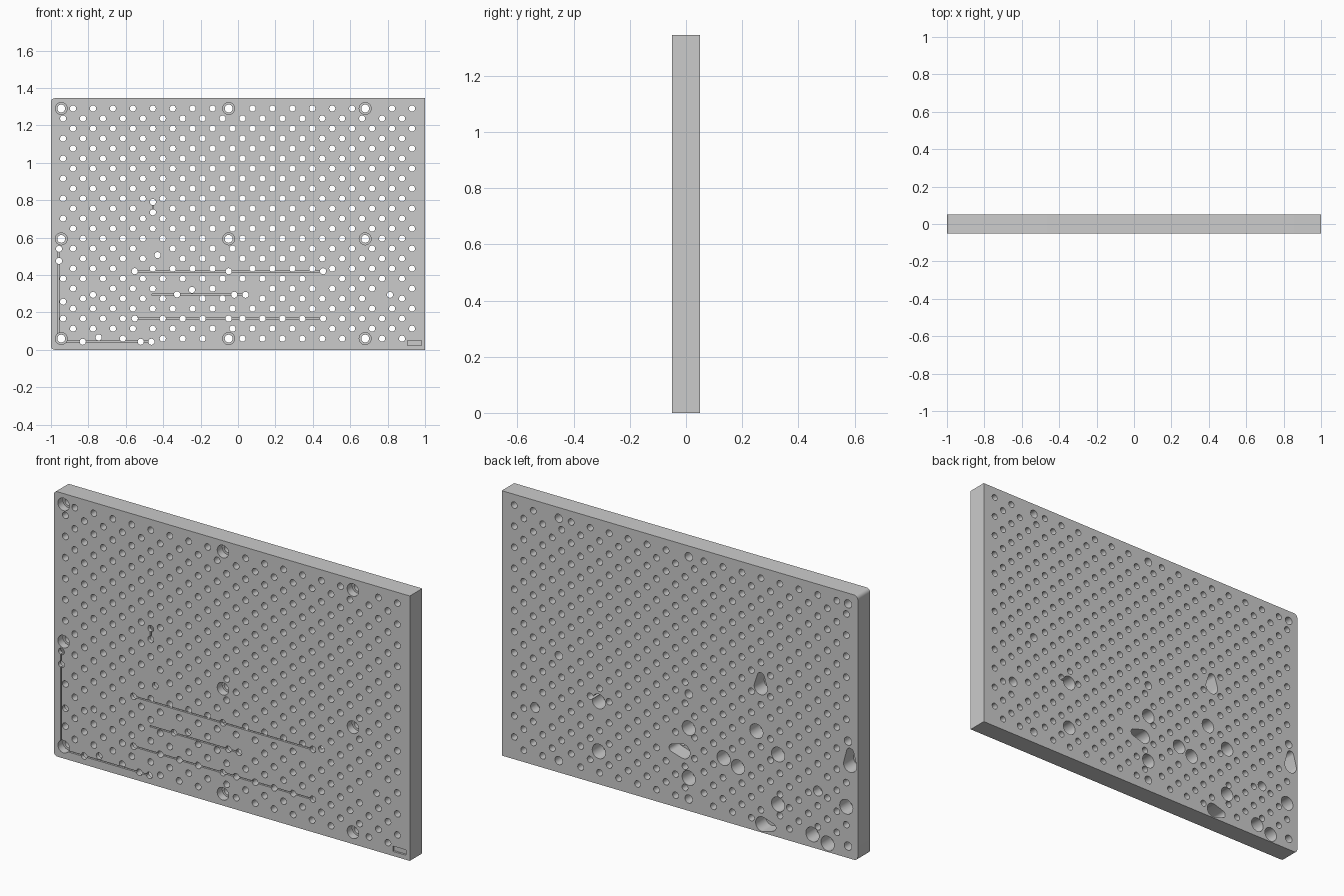
import bpy, bmesh, math
from mathutils import Vector, Matrix

if "Cube" in bpy.data.objects:
    bpy.data.objects.remove(bpy.data.objects["Cube"])

W, H, T = 2.0, 1.345, 0.1
FRONT, BACK = -T / 2, T / 2


def finish(name, bm):
    me = bpy.data.meshes.new(name)
    bmesh.ops.recalc_face_normals(bm, faces=bm.faces)
    bm.to_mesh(me)
    bm.free()
    ob = bpy.data.objects.new(name, me)
    bpy.context.collection.objects.link(ob)
    return ob


def drill(bm, x, z, r1, r2, y1, y2, n=16):
    # round cutter along y, radius r1 at y1 and r2 at y2
    m = Matrix.Translation((x, (y1 + y2) / 2, z)) @ Matrix.Rotation(-math.pi / 2, 4, 'X')
    bmesh.ops.create_cone(bm, cap_ends=True, segments=n, radius1=r1, radius2=r2,
                          depth=y2 - y1, matrix=m)


def prism(bm, pts, y1, y2):
    # outline in x/z extruded along y
    f = bm.faces.new([bm.verts.new((x, y1, z)) for x, z in pts])
    g = bmesh.ops.extrude_face_region(bm, geom=[f])
    bmesh.ops.translate(bm, vec=(0, y2 - y1, 0),
                        verts=[v for v in g['geom'] if isinstance(v, bmesh.types.BMVert)])


def box(bm, x1, x2, z1, z2, y1, y2):
    prism(bm, [(x1, z1), (x2, z1), (x2, z2), (x1, z2)], y1, y2)


def teardrop(bm, a, b, ra, rb, y1, y2, n=20):
    # hull of two circles, as a tapered slot
    a, b = Vector(a), Vector(b)
    d = b - a
    ang, off = math.atan2(d.y, d.x), math.acos((ra - rb) / d.length)
    pts = []
    for i in range(n + 1):
        t = ang + off + (2 * math.pi - 2 * off) * i / n
        pts.append((a.x + ra * math.cos(t), a.y + ra * math.sin(t)))
    for i in range(n + 1):
        t = ang - off + 2 * off * i / n
        pts.append((b.x + rb * math.cos(t), b.y + rb * math.sin(t)))
    prism(bm, pts, y1, y2)


# plate with small rounded corners on the left side
bm = bmesh.new()
r = 0.02
outline = [(W / 2, 0), (W / 2, H)]
for cz, a0 in ((H - r, 90), (r, 180)):
    for i in range(6):
        t = math.radians(a0 + 18 * i)
        outline.append((-W / 2 + r + r * math.cos(t), cz + r * math.sin(t)))
prism(bm, outline, FRONT, BACK)
plate = finish("perforated_plate", bm)

# mounting holes, wiring holes and back pockets
mounts = [(x, z) for x in (-0.945, -0.05, 0.68) for z in (0.06, 0.593, 1.29)]
wires = [(-0.957, 0.54), (-0.957, 0.475), (-0.935, 0.257), (-0.43, 0.506),
         (-0.455, 0.79), (-0.455, 0.735), (-0.552, 0.42), (-0.05, 0.42), (0.455, 0.42),
         (-0.326, 0.296), (-0.246, 0.32), (-0.775, 0.294), (-0.02, 0.294), (0.04, 0.294),
         (0.813, 0.294), (-0.83, 0.043), (-0.745, 0.066), (-0.52, 0.043), (-0.463, 0.043),
         (-0.552, 0.167), (-0.05, 0.167), (0.455, 0.167)]
pockets = [(x, z) for x in (-0.552, -0.05, 0.455) for z in (0.167, 0.42)]
pockets += [(-0.246, 0.32), (-0.326, 0.296), (-0.43, 0.506), (-0.935, 0.257),
            (-0.745, 0.066), (-0.83, 0.043)]
slots = [((-0.455, 0.735), (-0.455, 0.79)), ((-0.957, 0.475), (-0.957, 0.54)),
         ((-0.02, 0.294), (0.04, 0.294)), ((-0.463, 0.043), (-0.52, 0.043))]

# staggered grid of round holes
grid = bmesh.new()
for row in range(24):
    for col in range(18):
        x = -0.882 + 0.1066 * col - (0.0533 if row % 2 else 0)
        z = 1.29 - 0.0535 * row
        if all(math.hypot(x - a, z - b) > 0.05 for a, b in mounts + wires):
            drill(grid, x, z, 0.0165, 0.0165, FRONT - 0.02, BACK + 0.02)
for x, z in wires:
    drill(grid, x, z, 0.0165, 0.0165, FRONT - 0.02, BACK + 0.02)
for x, z in mounts:
    drill(grid, x, z, 0.021, 0.021, FRONT - 0.02, BACK + 0.02, 24)

# counterbores on the front
bores = bmesh.new()
for x, z in mounts:
    drill(bores, x, z, 0.032, 0.032, FRONT - 0.02, FRONT + 0.04, 24)

# wide pockets on the back
wells = bmesh.new()
for x, z in pockets:
    drill(wells, x, z, 0.037, 0.037, BACK - 0.08, BACK + 0.02, 24)
for x in (-0.775, 0.813):
    drill(wells, x, 0.294, 0.025, 0.025, BACK - 0.05, BACK + 0.02, 20)
for a, b in slots:
    teardrop(wells, a, b, 0.037, 0.02, BACK - 0.08, BACK + 0.02)

# thin wiring grooves and a small recess on the front
grooves = bmesh.new()
g = 0.003
for x1, x2, z in ((-0.552, 0.455, 0.42), (-0.46, 0.04, 0.294),
                  (-0.552, 0.455, 0.167), (-0.94, -0.463, 0.043)):
    box(grooves, x1, x2, z - g, z + g, FRONT - 0.02, FRONT + 0.01)
for x, z1, z2 in ((-0.96, 0.06, 0.54), (-0.455, 0.735, 0.79)):
    box(grooves, x - g, x + g, z1, z2, FRONT - 0.02, FRONT + 0.01)
box(grooves, 0.905, 0.98, 0.023, 0.05, FRONT - 0.02, FRONT + 0.01)

# cut everything out of the plate
bpy.context.view_layer.objects.active = plate
plate.select_set(True)
for name, cut in (("hole_cutter", grid), ("counterbore_cutter", bores),
                  ("pocket_cutter", wells), ("groove_cutter", grooves)):
    tool = finish(name, cut)
    tool.hide_render = True
    mod = plate.modifiers.new(name, 'BOOLEAN')
    mod.operation, mod.solver, mod.object = 'DIFFERENCE', 'EXACT', tool
    bpy.ops.object.modifier_apply(modifier=name)
    bpy.data.objects.remove(tool)
bpy.ops.object.shade_smooth_by_angle(angle=math.radians(30))
